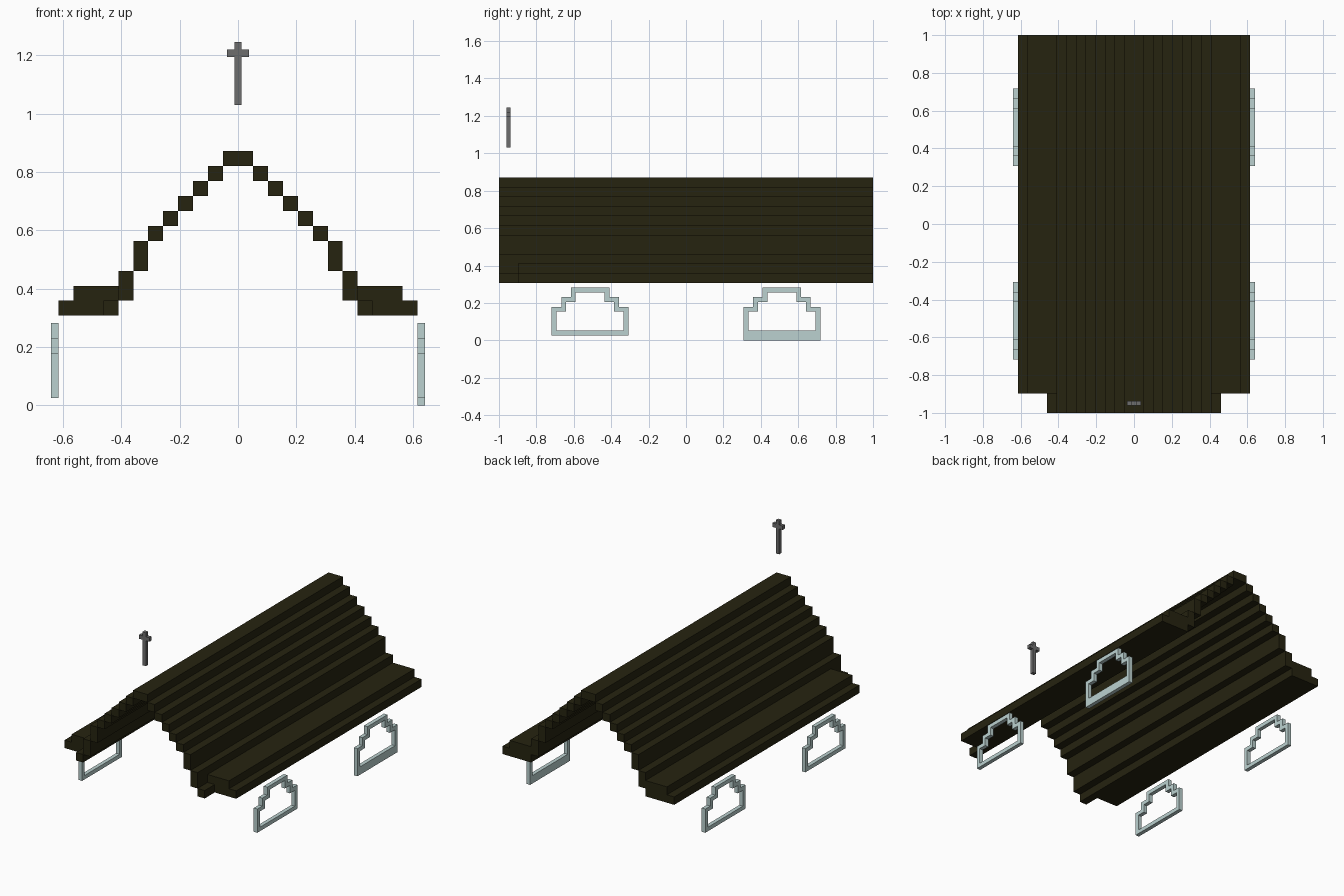
import bpy, bmesh

if "Cube" in bpy.data.objects:
    bpy.data.objects.remove(bpy.data.objects["Cube"])

U = 2 / 39  # size of one block


def material(name, rgb):
    m = bpy.data.materials.new(name)
    m.diffuse_color = (*rgb, 1)
    m.use_nodes = True
    m.node_tree.nodes["Principled BSDF"].inputs["Base Color"].default_value = m.diffuse_color
    return m


ROOF = material("dark olive shingle", (0.019, 0.017, 0.005))
FRAME = material("pale grey frame", (0.50, 0.64, 0.63))
METAL = material("grey metal", (0.155, 0.155, 0.155))


def finish(bm, name, mat):
    bmesh.ops.recalc_face_normals(bm, faces=bm.faces)
    me = bpy.data.meshes.new(name)
    bm.to_mesh(me)
    bm.free()
    me.materials.append(mat)
    ob = bpy.data.objects.new(name, me)
    bpy.context.collection.objects.link(ob)
    return ob


def prism(bm, profile, y0, y1):
    """Extrude an (x, z) outline along y."""
    f = bm.faces.new([bm.verts.new((x, y0, z)) for x, z in profile])
    g = bmesh.ops.extrude_face_region(bm, geom=[f])["geom"]
    bmesh.ops.translate(bm, vec=(0, y1 - y0, 0),
                        verts=[v for v in g if isinstance(v, bmesh.types.BMVert)])


def rect(x0, x1, z0, z1):
    return [(x0, z0), (x1, z0), (x1, z1), (x0, z1)]


# Stepped roof shell: ridge, slope steps, flared eaves with a front notch
bm = bmesh.new()
notch = -1 + 2 * U
prism(bm, [(x * U, z * U) for x, z in rect(-1, 1, 16, 17)], -1, 1)
for s in (-1, 1):
    def run(profile, y0=-1, y1=1):
        prism(bm, [(s * x * U, z * U) for x, z in profile], y0, y1)
    for k in range(1, 6):
        run(rect(k, k + 1, 16 - k, 17 - k))
    run(rect(6, 7, 9, 11))
    run(rect(7, 8, 7, 9), -1, notch)
    run(rect(8, 9, 6, 7), -1, notch)
    run([(7, 7), (8, 7), (8, 6), (12, 6), (12, 7), (11, 7), (11, 8),
         (8, 8), (8, 9), (7, 9)], notch, 1)
finish(bm, "roof", ROOF)


# Stepped window frames, two on each side
def window(name, side, yc, sill):
    def outline(d, bottom):
        half = [(4 - d, bottom), (4 - d, 3.5 - d), (3 - d, 3.5 - d),
                (3 - d, 4.5 - d), (2 - d, 4.5 - d), (2 - d, 5.5 - d)]
        return half + [(-y, z) for y, z in reversed(half)]
    bm = bmesh.new()
    rings = []
    for x in (12, 12.5):
        for pts in (outline(0, sill), outline(0.5, 1)):
            rings.append([bm.verts.new((side * x * U, yc + y * U, z * U))
                          for y, z in pts])
    n = len(rings[0])
    for a, b in ((0, 1), (2, 3), (0, 2), (1, 3)):
        for i in range(n):
            j = (i + 1) % n
            bm.faces.new((rings[a][i], rings[a][j], rings[b][j], rings[b][i]))
    finish(bm, name, FRAME)


for side, sname in ((-1, "left"), (1, "right")):
    for yc, yname in ((-10 * U, "front"), (10 * U, "back")):
        deep = side == 1 and yname == "back"  # this one has a deeper sill
        window(f"window_frame_{sname}_{yname}", side, yc, 0 if deep else 0.5)

# Cross above the front gable
bm = bmesh.new()
w, a = 0.0125, 0.0375
prism(bm, [(-w, 1.03), (w, 1.03), (w, 1.195), (a, 1.195), (a, 1.22), (w, 1.22),
           (w, 1.246), (-w, 1.246), (-w, 1.22), (-a, 1.22), (-a, 1.195),
           (-w, 1.195)], -0.961, -0.937)
finish(bm, "cross", METAL)
